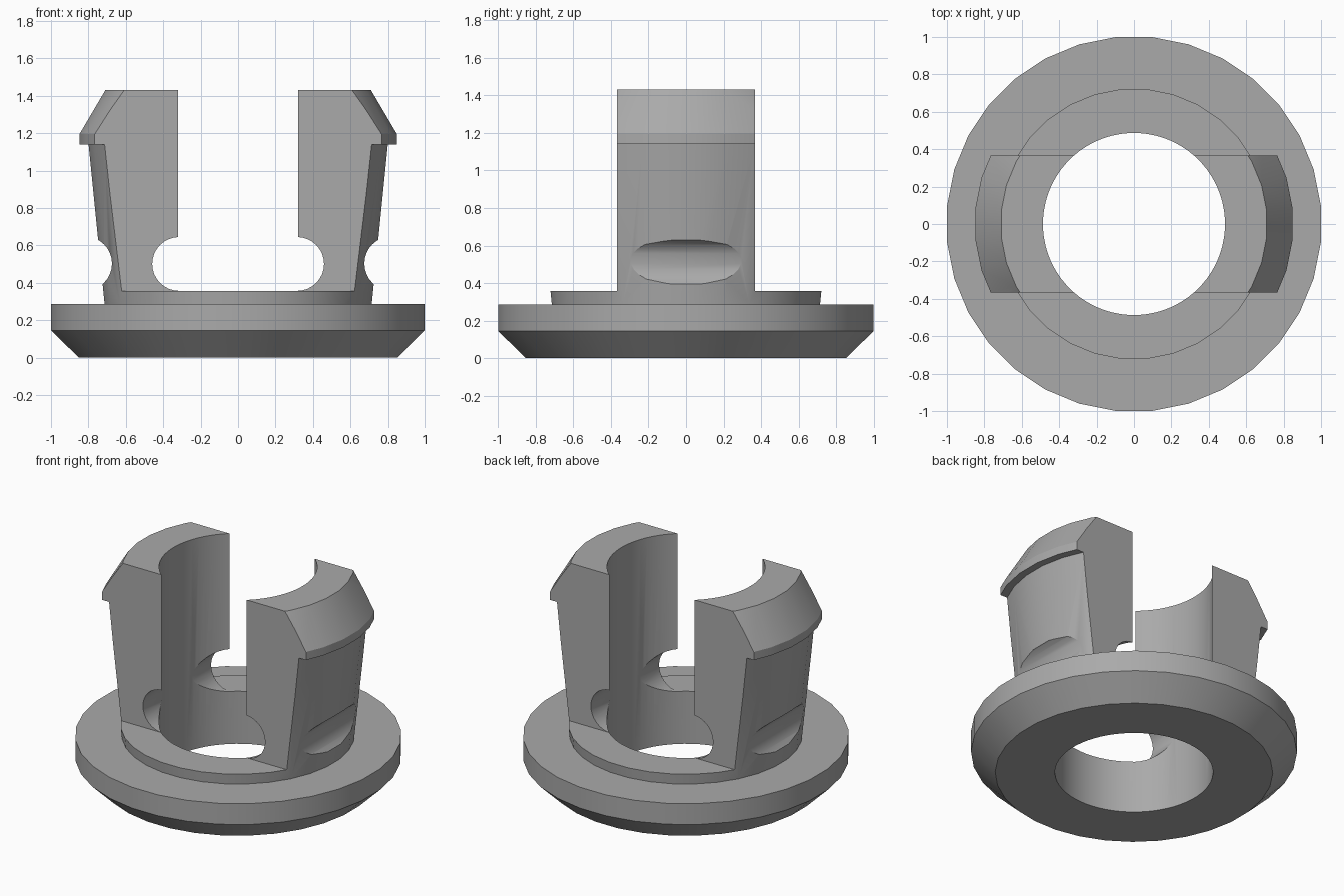
import bpy, bmesh, math

if "Cube" in bpy.data.objects:
    bpy.data.objects.remove(bpy.data.objects["Cube"], do_unlink=True)

grey = bpy.data.materials.new("plain grey")
grey.use_nodes = True
grey.diffuse_color = (0.4, 0.4, 0.4, 1)
grey.node_tree.nodes["Principled BSDF"].inputs["Base Color"].default_value = (0.4, 0.4, 0.4, 1)

BORE, HALF_WIDTH, FLOOR, TOP = 0.487, 0.366, 0.357, 1.43


def finish(name, bm):
    bmesh.ops.remove_doubles(bm, verts=bm.verts, dist=1e-5)
    bmesh.ops.recalc_face_normals(bm, faces=bm.faces)
    mesh = bpy.data.meshes.new(name)
    bm.to_mesh(mesh)
    bm.free()
    mesh.materials.append(grey)
    obj = bpy.data.objects.new(name, mesh)
    bpy.context.collection.objects.link(obj)
    return obj


def revolve(name, profile, sides):
    """Closed solid from (radius, z) points, with flats facing the axes."""
    bm = bmesh.new()
    rings = []
    for r, z in profile:
        angles = [math.tau * (i + 0.5) / sides for i in range(sides)]
        rings.append([bm.verts.new((r * math.cos(a), r * math.sin(a), z)) for a in angles])
    for low, high in zip(rings, rings[1:]):
        for i in range(sides):
            j = (i + 1) % sides
            bm.faces.new((low[i], low[j], high[j], high[i]))
    bm.faces.new(rings[0])
    bm.faces.new(rings[-1])
    return finish(name, bm)


def prism(name, outline, y0, y1):
    """Extrude an (x, z) outline along y."""
    bm = bmesh.new()
    face = bm.faces.new([bm.verts.new((x, y0, z)) for x, z in outline])
    new = bmesh.ops.extrude_face_region(bm, geom=[face])["geom"]
    moved = [v for v in new if isinstance(v, bmesh.types.BMVert)]
    bmesh.ops.translate(bm, verts=moved, vec=(0, y1 - y0, 0))
    return finish(name, bm)


def arc(cx, cz, r, start, end, steps):
    angles = [math.radians(start + (end - start) * i / steps) for i in range(steps + 1)]
    return [(cx + r * math.cos(a), cz + r * math.sin(a)) for a in angles]


# Flange, tapered neck and barbed head as one turned body
body = revolve("snap_bushing", [(0.855, 0), (1.004, 0.145), (1.004, 0.287), (0.717, 0.287),
                                (0.803, 1.14), (0.852, 1.14), (0.852, 1.195), (0.713, TOP)], 32)

# Central bore
cutters = [revolve("bore_cutter", [(BORE, -0.1), (BORE, TOP + 0.1)], 64)]

# Side cuts that leave two legs
side = [(-1.2, FLOOR), (1.2, FLOOR), (1.2, TOP + 0.1), (-1.2, TOP + 0.1)]
for s in (-1, 1):
    cutters.append(prism("side_cutter", side, s * HALF_WIDTH, s * 1.2))

# Rounded slot across the inside of both legs
slot_r = 0.144
slot = arc(0.315, FLOOR + slot_r, slot_r, -90, 90, 16) + arc(-0.315, FLOOR + slot_r, slot_r, 90, 270, 16)
cutters.append(prism("inner_slot_cutter", slot, -HALF_WIDTH - 0.02, HALF_WIDTH + 0.02))

# Round flex groove on the outside of each leg
for s in (-1, 1):
    groove = arc(s * 0.819, 0.503, 0.145, 0, 348.75, 31)
    cutters.append(prism("outer_groove_cutter", groove, -0.6, 0.6))

for cutter in cutters:
    cutter.hide_render = True
    cut = body.modifiers.new(cutter.name, "BOOLEAN")
    cut.operation = "DIFFERENCE"
    cut.solver = "EXACT"
    cut.object = cutter

# Bake the cuts, then drop the cutters
bpy.context.view_layer.update()
baked = bpy.data.meshes.new_from_object(body.evaluated_get(bpy.context.evaluated_depsgraph_get()))
body.modifiers.clear()
body.data = baked
for cutter in cutters:
    bpy.data.objects.remove(cutter, do_unlink=True)

bpy.ops.object.select_all(action="DESELECT")
body.select_set(True)
bpy.context.view_layer.objects.active = body
bpy.ops.object.shade_smooth_by_angle(angle=math.radians(25))
